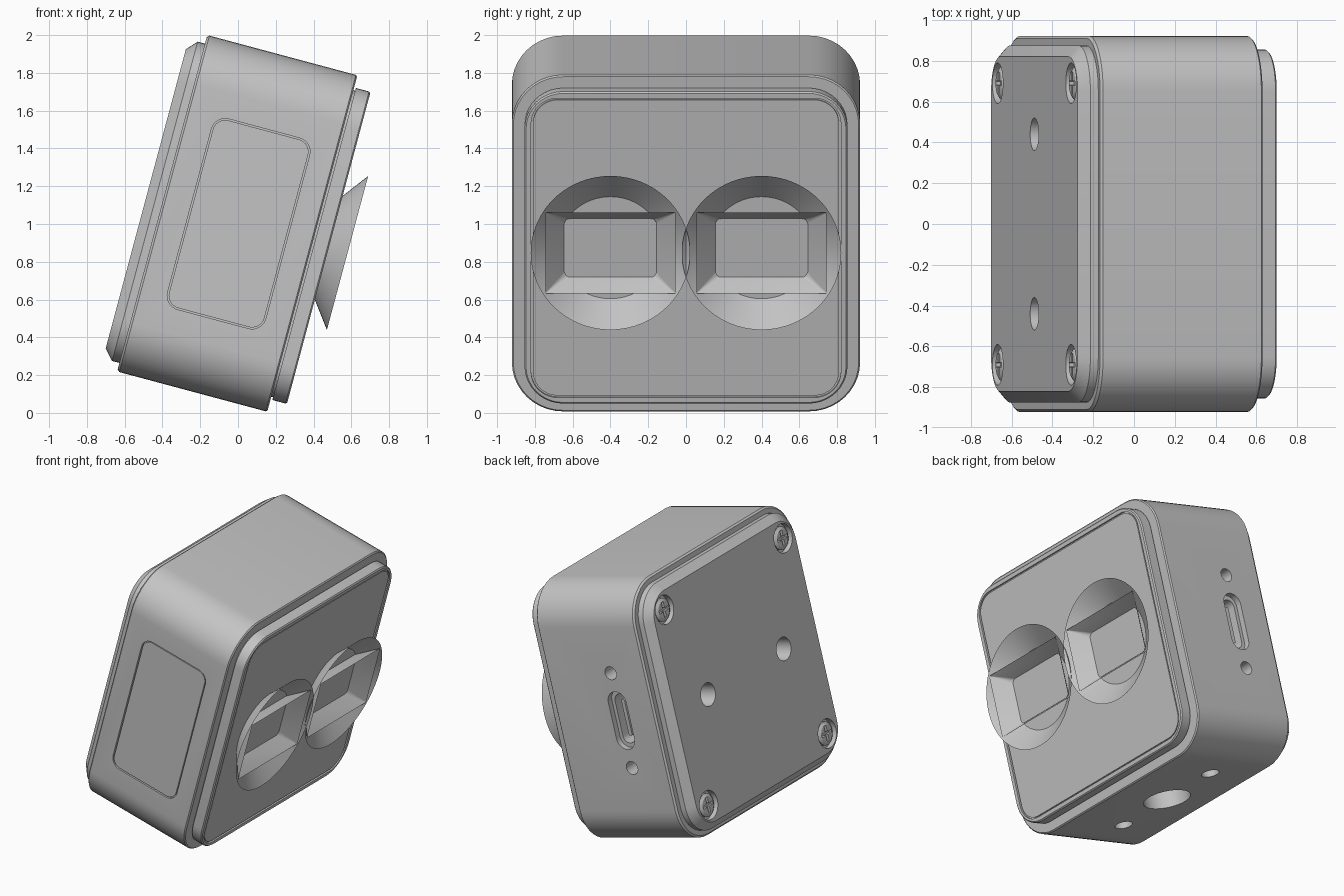
import bpy, bmesh
from math import cos, sin, pi, radians
from mathutils import Matrix

cube = bpy.data.objects.get("Cube")
if cube:
    bpy.data.objects.remove(cube, do_unlink=True)

TILT = Matrix.Rotation(radians(15), 4, 'Y')   # whole device leans back
MID = 0.968                                   # height of the device axis
FRONT, BACK, SIDE = 0.238, -0.765, 0.922

grey = bpy.data.materials.new("light_grey")
grey.use_nodes = True
COLOUR = (0.55, 0.55, 0.55, 1)
grey.diffuse_color = COLOUR
grey.node_tree.nodes["Principled BSDF"].inputs["Base Color"].default_value = COLOUR


def outline(hw, hh, r, n):
    """Rounded rectangle, counter-clockwise."""
    pts = []
    for k, (sx, sy) in enumerate([(1, 1), (-1, 1), (-1, -1), (1, -1)]):
        for i in range(n + 1):
            t = (k + i / n) * pi / 2
            pts.append((sx * (hw - r) + r * cos(t), sy * (hh - r) + r * sin(t)))
    return pts


def loft(name, sections, axis='X', centre=(0, 0), caps=True, n=10):
    """Skin rounded rectangles (depth, half width, half height, radius)."""
    bm = bmesh.new()
    rings = []
    for d, hw, hh, r in sections:
        ring = []
        for u, v in outline(hw, hh, r, n):
            u, v = u + centre[0], v + centre[1]
            co = {'X': (d, u, v), 'Y': (u, d, v), 'Z': (u, v, d)}[axis]
            ring.append(bm.verts.new(co))
        rings.append(ring)
    for a, b in zip(rings, rings[1:]):
        for i in range(len(a)):
            j = (i + 1) % len(a)
            bm.faces.new((a[i], a[j], b[j], b[i]))
    if caps:
        bm.faces.new(rings[0])
        bm.faces.new(rings[-1])
    bmesh.ops.remove_doubles(bm, verts=bm.verts, dist=1e-5)
    bmesh.ops.recalc_face_normals(bm, faces=bm.faces)
    mesh = bpy.data.meshes.new(name)
    bm.to_mesh(mesh)
    bm.free()
    mesh.materials.append(grey)
    ob = bpy.data.objects.new(name, mesh)
    bpy.context.collection.objects.link(ob)
    ob.matrix_world = TILT
    return ob


def prism(name, d0, d1, hw, hh, r, axis, centre, n=8):
    return loft(name, [(d0, hw, hh, r), (d1, hw, hh, r)], axis, centre, n=n)


def carve(ob, cutters):
    """Subtract the cutters, bake the result and drop the cutters."""
    for c in cutters:
        c.hide_render = True
        m = ob.modifiers.new("cut", 'BOOLEAN')
        m.operation, m.solver, m.object = 'DIFFERENCE', 'EXACT', c
    bpy.context.view_layer.update()
    dg = bpy.context.evaluated_depsgraph_get()
    mesh = bpy.data.meshes.new_from_object(ob.evaluated_get(dg))
    ob.modifiers.clear()
    ob.data = mesh
    for c in cutters:
        bpy.data.objects.remove(c, do_unlink=True)


def square(d, h, r):
    return (d, h, h, r)


# Housing: chamfered back plate, main shell, front rim and grooved face
parts = []
body = loft("housing", [
    square(BACK, 0.82, 0.17), square(-0.715, 0.875, 0.225), square(-0.675, 0.875, 0.225),
    square(-0.675, 0.91, 0.26), square(-0.663, SIDE, 0.27), square(0.14, SIDE, 0.27),
    square(0.148, 0.914, 0.262), square(0.148, 0.84, 0.19), square(0.158, 0.84, 0.19),
    square(0.158, 0.855, 0.205), square(0.23, 0.855, 0.205), square(FRONT, 0.847, 0.197),
    square(FRONT, 0.82, 0.14), square(0.224, 0.82, 0.14), square(0.224, 0.81, 0.13),
    square(0.234, 0.81, 0.13)], centre=(0, MID))
parts.append(body)

cutters = []
SCREWS = [(y, MID + z) for y in (-0.69, 0.69) for z in (-0.695, 0.695)]
# Back plate: screw pockets and mounting holes
for c in SCREWS:
    cutters.append(prism("cut", BACK - 0.05, -0.725, 0.1, 0.1, 0.1, 'X', c))
for y in (-0.44, 0.44):
    cutters.append(prism("cut", BACK - 0.05, -0.6, 0.08, 0.08, 0.08, 'X', (y, MID)))
# Left side: connector slot in two steps with a hole above and below
PORT = (-0.38, 0.96)
cutters.append(prism("cut", 1, 0.88, 0.075, 0.205, 0.075, 'Y', PORT))
cutters.append(prism("cut", 1, 0.72, 0.05, 0.175, 0.05, 'Y', PORT))
for dz in (-0.337, 0.337):
    cutters.append(prism("cut", 1, 0.8, 0.047, 0.047, 0.047, 'Y', (PORT[0], PORT[1] + dz)))
# Underside: tripod hole and two locating holes
for y, r in ((-0.45, 0.06), (0, 0.16), (0.45, 0.06)):
    cutters.append(prism("cut", 0, 0.25, r, r, r, 'Z', (-0.31, y), n=12))
# Right side: shallow recess for the cover panel
COVER = (-0.256, MID)
cutters.append(prism("cut", -1, -0.905, 0.269, 0.522, 0.075, 'Y', COVER))
carve(body, cutters)

parts.append(prism("side_cover", -0.9, -0.919, 0.261, 0.514, 0.067, 'Y', COVER))
parts.append(prism("connector_tongue", 0.7, 0.86, 0.014, 0.13, 0.01, 'Y', PORT, n=4))

# Screws with cross-shaped drive slots
for c in SCREWS:
    screw = loft("screw", [(-0.71, 0.08, 0.08, 0.08), (-0.748, 0.08, 0.08, 0.08),
                           (-0.76, 0.06, 0.06, 0.06)], 'X', c, n=6)
    carve(screw, [prism("cut", -0.8, -0.735, w, h, 0.002, 'X', c, n=1)
                  for w, h in ((0.055, 0.011), (0.011, 0.055))])
    parts.append(screw)

# Lens hoods: open cone, rectangular funnel and window
RIM = 0.341
for side, y in (("right", -0.4), ("left", 0.4)):
    c = (y, MID)
    parts.append(loft(side + "_lens_cone", [square(0.232, 0.277, 0.277), square(RIM, 0.422, 0.422)],
                      'X', c, caps=False, n=20))
    parts.append(loft(side + "_lens_funnel", [(0.232, 0.243, 0.16, 0.03), (RIM, 0.345, 0.222, 0.002)],
                      'X', c, caps=False, n=4))
    parts.append(prism(side + "_lens_window", 0.23, 0.237, 0.243, 0.16, 0.03, 'X', c, n=4))

# Smooth shading with crisp edges
for ob in parts:
    ob.data.shade_smooth()
    ob.data.set_sharp_from_angle(angle=radians(30))
